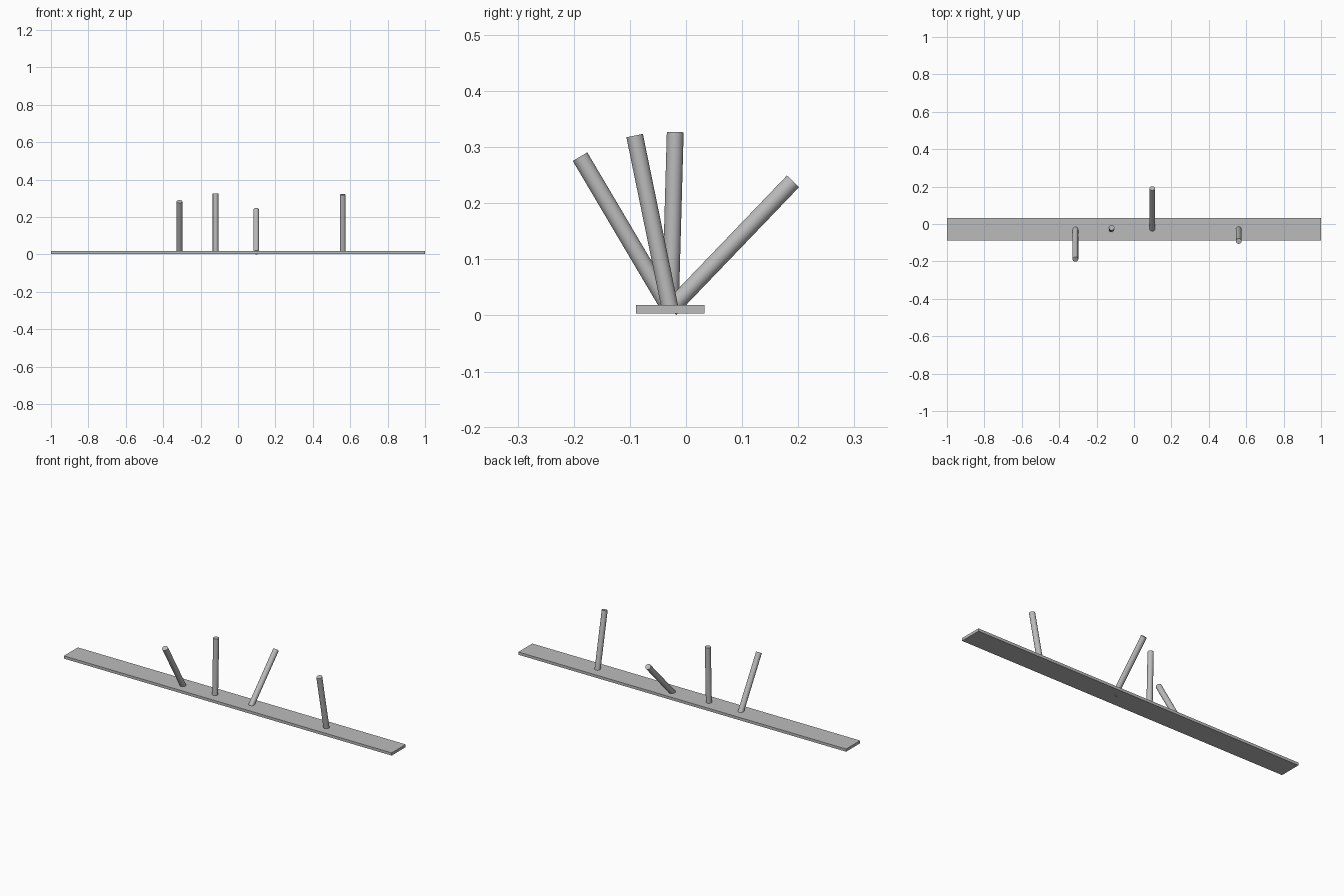
import bpy
from math import radians
from mathutils import Matrix, Vector

cube = bpy.data.objects.get("Cube")
if cube:
    bpy.data.objects.remove(cube, do_unlink=True)

# One plain grey for everything
grey = bpy.data.materials.new("plain_grey")
grey.use_nodes = True
colour = (0.5, 0.5, 0.5, 1)
grey.diffuse_color = colour
grey.node_tree.nodes["Principled BSDF"].inputs["Base Color"].default_value = colour

CENTRE_Y, CENTRE_Z = -0.028, 0.011
ROD_RADIUS, ROD_LENGTH = 0.015, 0.316

# Long flat board
bpy.ops.mesh.primitive_cube_add(size=1, location=(0, CENTRE_Y, CENTRE_Z))
board = bpy.context.object
board.name = "board"
board.scale = (2, 0.122, 0.015)
bpy.ops.object.transform_apply(location=False, rotation=False, scale=True)
board.data.materials.append(grey)


def add_rod(name, x, lean):
    """Round rod rising from the board's centre line, leaning towards +y."""
    bpy.ops.mesh.primitive_cylinder_add(vertices=32, radius=ROD_RADIUS, depth=ROD_LENGTH)
    rod = bpy.context.object
    rod.name = name
    # Put the origin at the foot, so that the rod pivots there
    rod.data.transform(Matrix.Translation(Vector((0, 0, ROD_LENGTH / 2))))
    rod.location = (x, CENTRE_Y, CENTRE_Z)
    rod.rotation_euler.x = -radians(lean)
    rod.data.materials.append(grey)
    bpy.ops.object.shade_smooth_by_angle(angle=radians(30))


# Four levers at different angles
add_rod("right_outer_rod", -0.313, -30.6)
add_rod("right_inner_rod", -0.12, 1.6)
add_rod("left_inner_rod", 0.098, 43.8)
add_rod("left_outer_rod", 0.56, -11.6)
